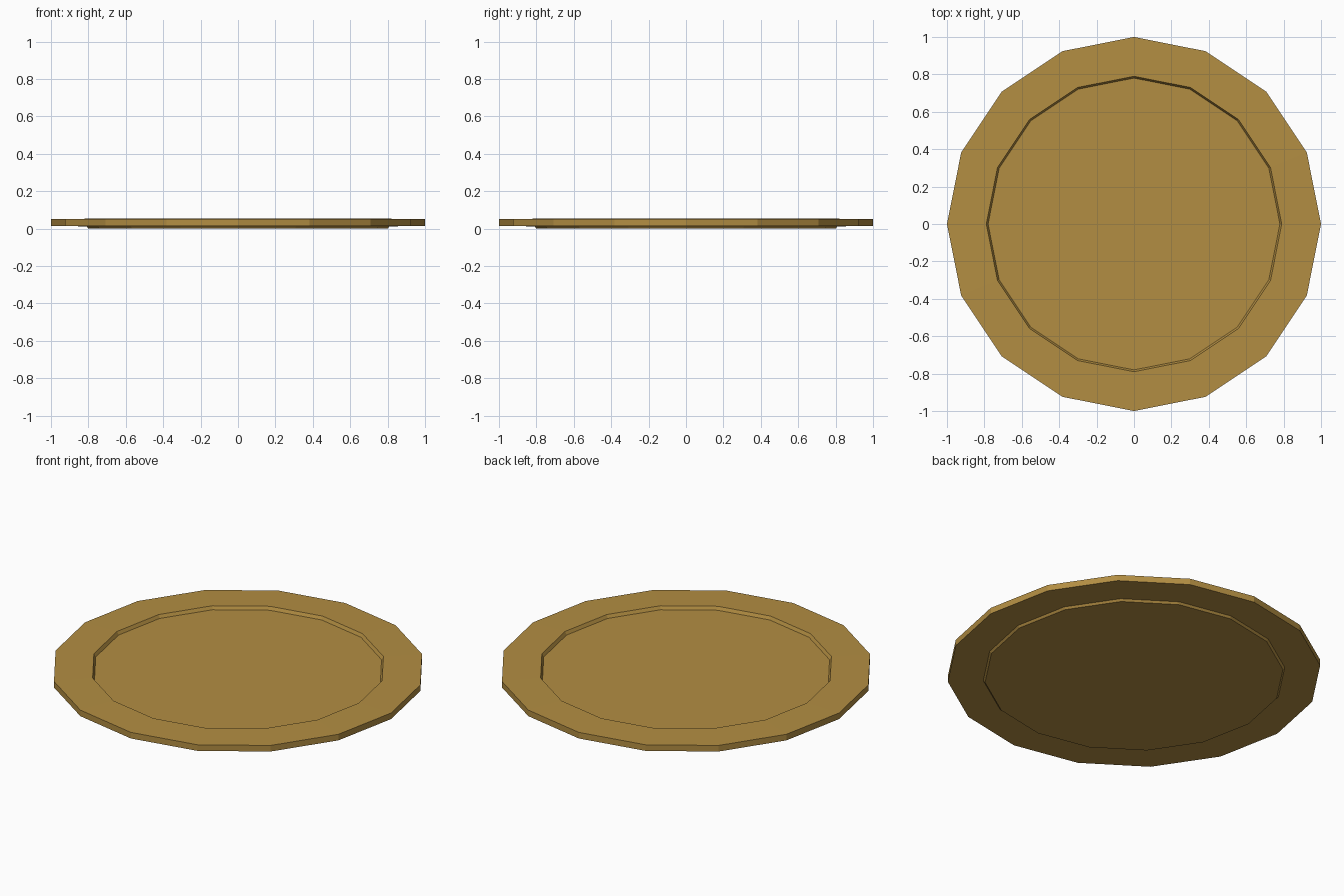
import bpy, bmesh
from math import cos, sin, tau

if "Cube" in bpy.data.objects:
    bpy.data.objects.remove(bpy.data.objects["Cube"])

SIDES = 16

# half profile (radius, z): floor edge, lip, rim top, rim bottom, foot step
profile = [(0.78, 0.034), (0.79, 0.053), (1.0, 0.05),
           (1.0, 0.014), (0.81, 0.012), (0.80, 0.0)]

bm = bmesh.new()
rings = [[bm.verts.new((r * cos(tau * i / SIDES), r * sin(tau * i / SIDES), z))
          for i in range(SIDES)] for r, z in profile]

# walls between neighbouring rings
for a, b in zip(rings, rings[1:]):
    for i in range(SIDES):
        j = (i + 1) % SIDES
        bm.faces.new((a[i], b[i], b[j], a[j]))

# recessed floor and underside
bm.faces.new(rings[0])
bm.faces.new(rings[-1][::-1])
bmesh.ops.recalc_face_normals(bm, faces=bm.faces)

mesh = bpy.data.meshes.new("plate")
bm.to_mesh(mesh)
bm.free()
plate = bpy.data.objects.new("plate", mesh)
bpy.context.collection.objects.link(plate)

# golden brown finish
mat = bpy.data.materials.new("golden_brown")
mat.diffuse_color = (0.45, 0.27, 0.055, 1)
mat.use_nodes = True
mat.node_tree.nodes["Principled BSDF"].inputs["Base Color"].default_value = mat.diffuse_color
mesh.materials.append(mat)
